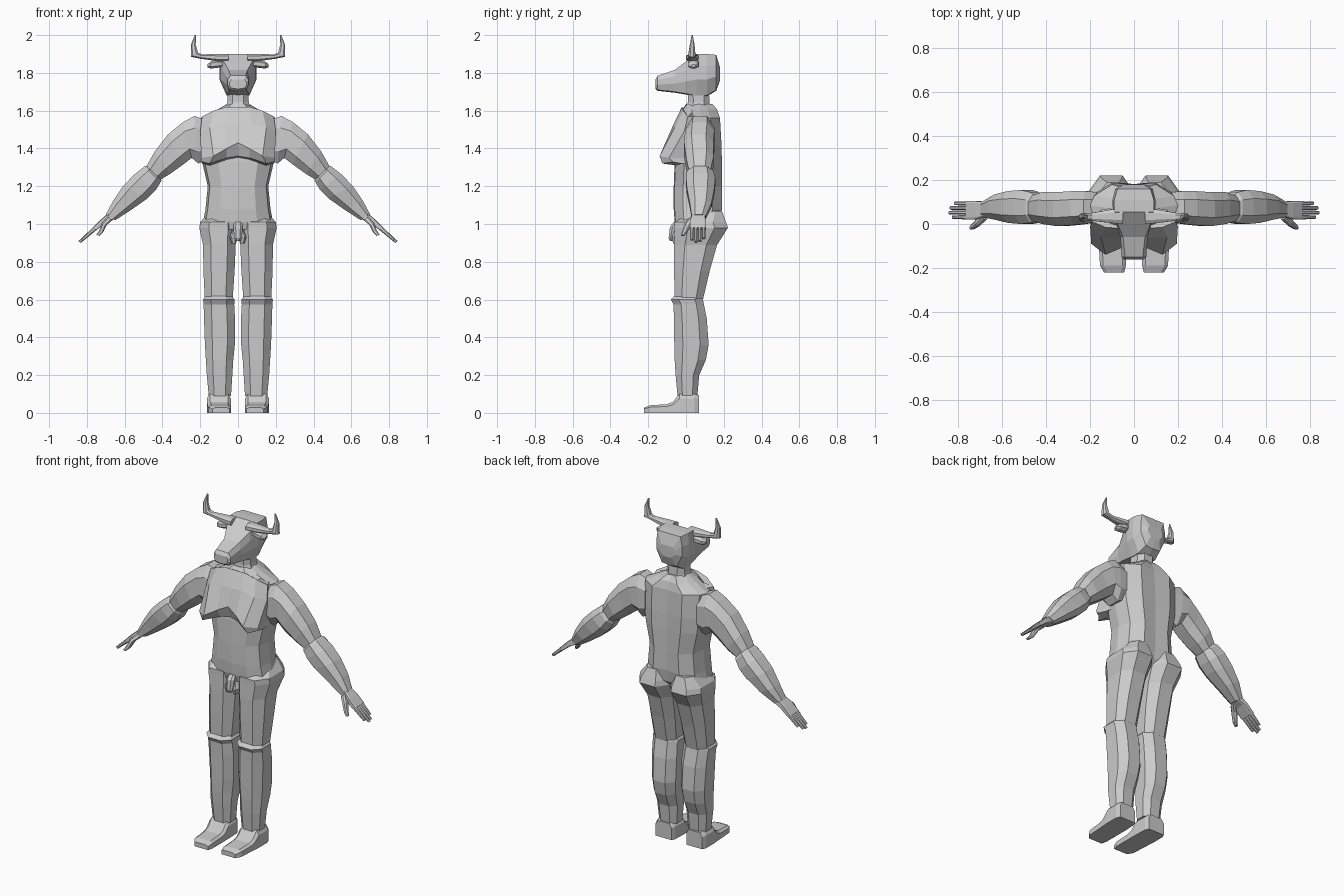
import bpy, bmesh
from mathutils import Vector as V

grey = bpy.data.materials.new("plain grey")
grey.diffuse_color = (0.6, 0.6, 0.6, 1)


def loft(name, rings, mirror=False):
    """Skin closed rings of points; optionally mirror the part across x."""
    bm = bmesh.new()
    rows = [[bm.verts.new(p) for p in r] for r in rings]
    n = len(rows[0])
    for a, b in zip(rows, rows[1:]):
        for i in range(n):
            j = (i + 1) % n
            bm.faces.new((a[i], a[j], b[j], b[i]))
    bm.faces.new(rows[0])
    bm.faces.new(rows[-1])
    bmesh.ops.recalc_face_normals(bm, faces=bm.faces)
    me = bpy.data.meshes.new(name)
    bm.to_mesh(me)
    bm.free()
    me.materials.append(grey)
    ob = bpy.data.objects.new(name, me)
    bpy.context.collection.objects.link(ob)
    if mirror:
        m = ob.modifiers.new("mirror", 'MIRROR')
        m.use_mirror_merge = False
    return ob


def octagon(c, a, b, k=0.5):
    """Chamfered ring round c with half axes a and b."""
    c, a, b = V(c), V(a), V(b)
    uv = [(1, -k), (1, k), (k, 1), (-k, 1), (-1, k), (-1, -k), (-k, -1), (k, -1)]
    return [c + a * u + b * v for u, v in uv]


def level(z, x0, x1, y0, y1, k=0.5):
    """Horizontal ring inside a rectangle."""
    return octagon(((x0 + x1) / 2, (y0 + y1) / 2, z),
                   ((x1 - x0) / 2, 0, 0), (0, (y1 - y0) / 2, 0), k)


def limb_ring(tx, tz, bx, bz, y0, y1, k=0.5):
    """Ring across a sideways limb, from a top point to a bottom point."""
    return octagon(((tx + bx) / 2, (y0 + y1) / 2, (tz + bz) / 2),
                   ((tx - bx) / 2, 0, (tz - bz) / 2), (0, (y1 - y0) / 2, 0), k)


def both_sides(half):
    """Complete a half ring whose first and last points lie on x = 0."""
    return half + [(-x, y, z) for x, y, z in half[-2:0:-1]]


# torso: height, half width, front y, back y
torso = [(0.97, 0.17, -0.05, 0.15), (1.01, 0.185, -0.06, 0.18),
         (1.08, 0.172, -0.065, 0.19), (1.20, 0.16, -0.065, 0.19),
         (1.33, 0.19, -0.06, 0.19), (1.42, 0.2, -0.05, 0.188),
         (1.56, 0.2, -0.01, 0.18), (1.605, 0.11, -0.02, 0.165),
         (1.635, 0.06, 0.0, 0.14)]
loft("torso", [both_sides([(0, f, z), (w * .55, f + .005, z), (w * .93, f + .05, z),
                           (w, (f + b) / 2, z), (w * .9, b - .05, z),
                           (w * .5, b, z), (0, b - .008, z)]) for z, w, f, b in torso])

# chest: rows from collar down to the swept lower edge and underside
chest = [[(0, -.022, 1.62), (.06, -.02, 1.62), (.13, -.015, 1.60), (.19, .01, 1.57)],
         [(0, -.065, 1.53), (.07, -.065, 1.53), (.15, -.06, 1.51), (.2, -.01, 1.49)],
         [(0, -.095, 1.43), (.06, -.11, 1.40), (.13, -.14, 1.36), (.195, -.09, 1.35)],
         [(0, -.075, 1.36), (.06, -.085, 1.35), (.15, -.125, 1.32), (.195, -.07, 1.33)],
         [(0, -.05, 1.35), (.06, -.05, 1.34), (.15, -.05, 1.31), (.19, -.02, 1.32)]]
loft("chest", [both_sides(r + [(.17, .06, r[3][2]), (0, .06, r[0][2])]) for r in chest])

# neck
loft("neck", [level(z, -w, w, y0, y1) for z, w, y0, y1 in
              [(1.58, .075, -.01, .13), (1.645, .057, .01, .125), (1.72, .055, .01, .12)]])

# head: y, bottom, top, bottom half width, middle half width, top half width
head = [(-.162, 1.715, 1.765, .035, .045, .035), (-.15, 1.705, 1.785, .045, .056, .04),
        (-.06, 1.695, 1.815, .05, .062, .05), (.0, 1.685, 1.86, .058, .08, .075),
        (.055, 1.675, 1.9, .06, .096, .09), (.11, 1.675, 1.9, .06, .098, .09),
        (.16, 1.705, 1.895, .05, .085, .075), (.18, 1.76, 1.83, .03, .05, .04)]
loft("head", [both_sides([(0, y, b), (wb, y, b + .005), (wm, y, b + (t - b) * .4),
                          (wm, y, b + (t - b) * .72), (wt, y, t), (0, y, t)])
              for y, b, t, wb, wm, wt in head])

# horns and ears
loft("horn", [limb_ring(*r) for r in
              [(.05, 1.9, .05, 1.86, .0, .07), (.11, 1.9, .11, 1.862, .005, .065),
               (.19, 1.898, .2, 1.875, .015, .05), (.212, 1.907, .25, 1.885, .012, .05),
               (.224, 1.95, .25, 1.948, .02, .045), (.222, 2.0, .229, 2.0, .03, .036)]], True)
loft("ear", [limb_ring(*r) for r in
             [(.07, 1.865, .07, 1.835, .02, .06), (.11, 1.868, .115, 1.825, .01, .07),
              (.145, 1.86, .148, 1.824, .01, .065), (.162, 1.845, .162, 1.83, .03, .05)]], True)

# upper arm and forearm
loft("upper_arm", [limb_ring(*r) for r in
                   [(.17, 1.55, .17, 1.34, .01, .145), (.23, 1.572, .21, 1.32, .0, .15),
                    (.29, 1.54, .245, 1.35, -.005, .15), (.37, 1.475, .29, 1.315, -.01, .145),
                    (.44, 1.385, .36, 1.265, .0, .145), (.485, 1.305, .41, 1.235, .015, .13)]], True)
loft("forearm", [limb_ring(*r) for r in
                 [(.47, 1.31, .405, 1.23, .02, .13), (.495, 1.305, .41, 1.222, .005, .145),
                  (.545, 1.265, .435, 1.18, .0, .155), (.605, 1.205, .48, 1.135, .005, .15),
                  (.66, 1.125, .565, 1.075, .02, .135), (.7, 1.05, .65, 1.02, .03, .105)]], True)

# hand, four fingers and thumb
loft("palm", [limb_ring(*r, .8) for r in
              [(.69, 1.055, .655, 1.025, .035, .1), (.725, 1.025, .695, 1.01, .022, .104),
               (.768, .982, .75, .967, .02, .105)]], True)
for i, tip in enumerate((.83, .845, .84, .82)):
    y = .021 + i * .021
    drop = .97 - (tip - .76) * .78
    loft("finger", [limb_ring(.768, .982, .75, .967, y, y + .02),
                    limb_ring(tip, drop + .006, tip - .012, drop - .004, y + .002, y + .018)], True)
loft("thumb", [limb_ring(*r) for r in
               [(.69, 1.04, .665, 1.02, .02, .06), (.72, 1.005, .695, .995, -.008, .03),
                (.735, .965, .715, .955, -.02, .008), (.75, .943, .735, .937, -.026, -.008)]], True)

# thigh with rounded seat, then lower leg with knee ledge
loft("thigh", [level(*r) for r in
               [(1.07, .04, .15, .04, .19), (1.01, .005, .2, -.06, .212),
                (.98, .003, .205, -.06, .222), (.89, .012, .185, -.063, .165),
                (.75, .018, .183, -.063, .125), (.58, .03, .175, -.06, .085)]], True)
loft("lower_leg", [level(*r) for r in
                   [(.625, .04, .165, -.055, .08), (.6, .018, .185, -.08, .09),
                    (.575, .02, .182, -.066, .095), (.5, .016, .18, -.064, .11),
                    (.36, .017, .175, -.062, .12), (.28, .025, .17, -.06, .105),
                    (.2, .03, .165, -.055, .07), (.09, .037, .155, -.045, .06)]], True)

# foot: y, inner x, outer x, height
loft("foot", [[(a, y, 0), (b, y, 0), (b, y, h * .75), (b - .015, y, h), (a + .015, y, h), (a, y, h * .75)]
              for y, a, b, h in
              [(-.222, .045, .135, .028), (-.19, .037, .155, .04), (-.1, .037, .16, .046),
               (-.07, .037, .162, .058), (-.035, .037, .165, .1), (.045, .04, .165, .1),
               (.068, .05, .155, .095)]], True)

# small blocks at the front of the groin
loft("groin_centre", [level(*r) for r in
                      [(1.01, -.02, .02, -.065, -.02), (.985, -.025, .025, -.085, -.03),
                       (.925, -.02, .02, -.092, -.05), (.91, -.012, .012, -.085, -.055)]])
loft("groin_side", [level(*r) for r in
                    [(.97, .008, .03, -.06, -.02), (.93, .004, .044, -.075, -.02),
                     (.898, .01, .034, -.068, -.03)]], True)
